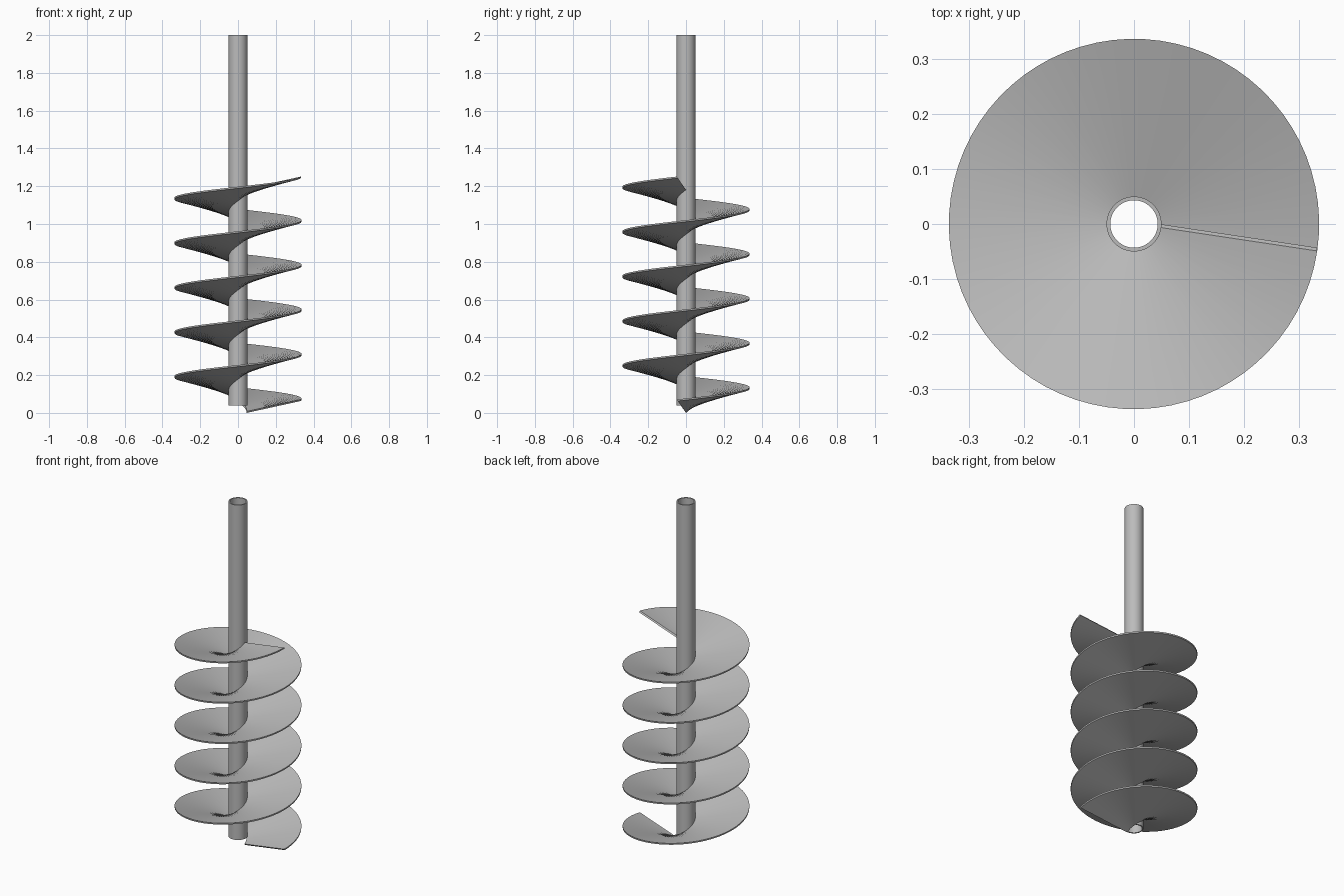
import bpy, bmesh, math
from mathutils import Matrix, Vector

if "Cube" in bpy.data.objects:
    bpy.data.objects.remove(bpy.data.objects["Cube"])

PITCH, TURNS, STEPS = 0.236, 5, 72
PIPE_BOTTOM, PIPE_TOP = 0.04, 2.0
PIPE_OUTER, PIPE_INNER = 0.05, 0.043

steel = bpy.data.materials.new("grey steel")
steel.use_nodes = True
GREY = (0.5, 0.5, 0.5, 1)
steel.diffuse_color = GREY
steel.node_tree.nodes["Principled BSDF"].inputs["Base Color"].default_value = GREY


def sweep(name, profile, turns, pitch, steps, closed=False):
    """Turn a closed profile about z, rising by pitch on each turn."""
    bm = bmesh.new()
    count = round(turns * steps)
    rows = []
    for i in range(count if closed else count + 1):
        turn = i / steps
        spin = Matrix.Rotation(turn * math.tau, 3, "Z")
        rise = Vector((0, 0, turn * pitch))
        rows.append([bm.verts.new(spin @ p + rise) for p in profile])
    pairs = list(zip(rows, rows[1:]))
    if closed:
        pairs.append((rows[-1], rows[0]))
    else:
        bm.faces.new(rows[0])
        bm.faces.new(rows[-1])
    n = len(profile)
    for a, b in pairs:
        for j in range(n):
            k = (j + 1) % n
            bm.faces.new((a[j], a[k], b[k], b[j]))
    bmesh.ops.recalc_face_normals(bm, faces=bm.faces)
    mesh = bpy.data.meshes.new(name)
    bm.to_mesh(mesh)
    bm.free()
    mesh.materials.append(steel)
    obj = bpy.data.objects.new(name, mesh)
    bpy.context.collection.objects.link(obj)
    bpy.ops.object.select_all(action="DESELECT")
    obj.select_set(True)
    bpy.context.view_layer.objects.active = obj
    bpy.ops.object.shade_smooth_by_angle(angle=math.radians(35))
    return obj


# Hollow shaft
sweep("shaft_tube", [Vector((r, 0, z)) for r, z in (
    (PIPE_OUTER, PIPE_BOTTOM), (PIPE_OUTER, PIPE_TOP),
    (PIPE_INNER, PIPE_TOP), (PIPE_INNER, PIPE_BOTTOM))],
    1, 0, 64, closed=True)

# Spiral blade: a thin raked strip, square to the helix at the shaft
root = Vector((0.046, 0, 0))
tip = Vector((0.333, -0.043, 0.063))
thickness = Vector((0, -0.006, 0.008))
sweep("spiral_blade", [root, tip, tip + thickness, root + thickness],
      TURNS, PITCH, STEPS)
